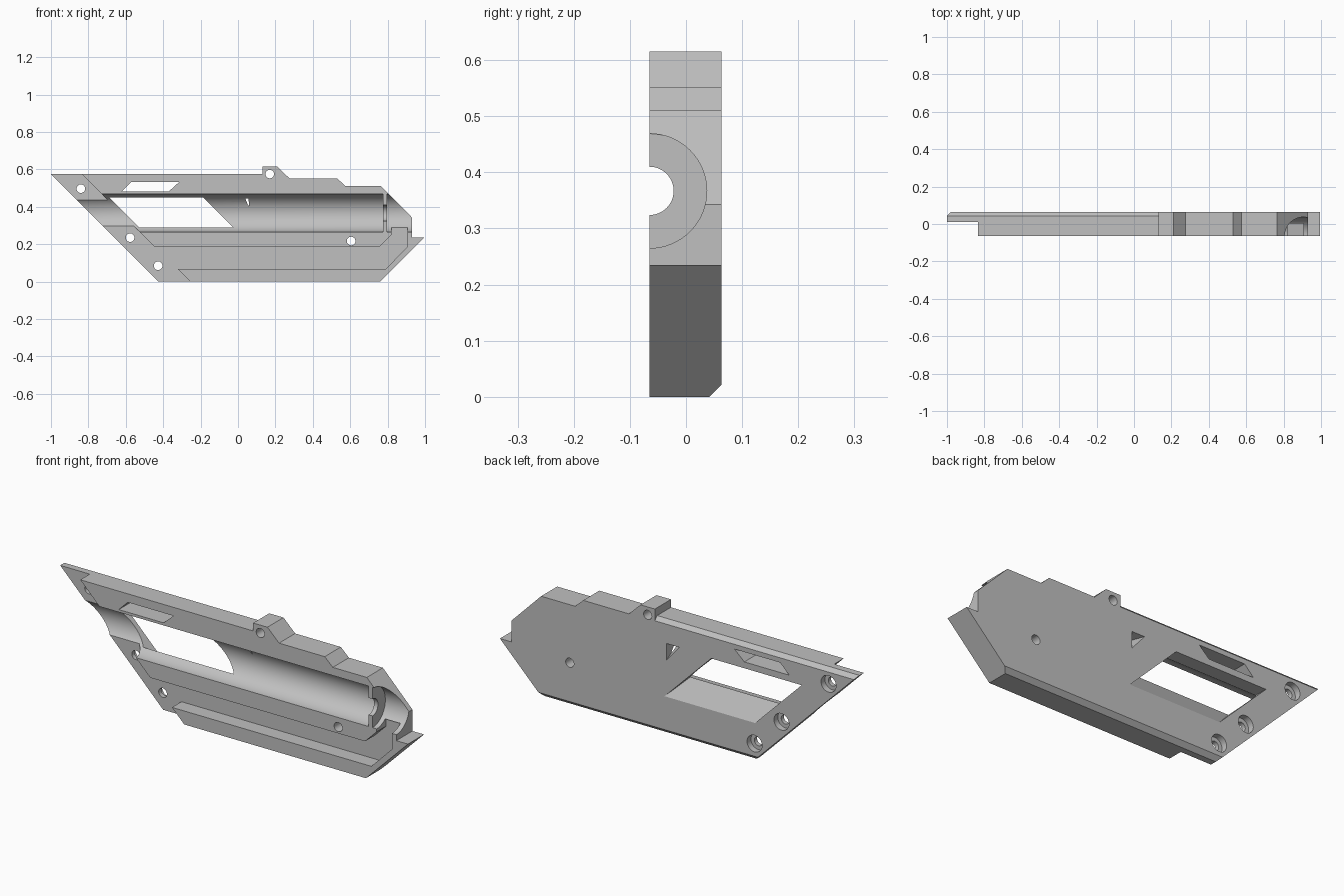
import bpy, bmesh, math
from mathutils import Matrix

if "Cube" in bpy.data.objects:
    bpy.data.objects.remove(bpy.data.objects["Cube"], do_unlink=True)

FRONT, BACK = -0.065, 0.063
BORE_Z, BORE_R = 0.367, 0.102


def link(name, bm):
    bmesh.ops.recalc_face_normals(bm, faces=bm.faces)
    mesh = bpy.data.meshes.new(name)
    bm.to_mesh(mesh)
    bm.free()
    obj = bpy.data.objects.new(name, mesh)
    bpy.context.collection.objects.link(obj)
    return obj


def loft(name, ring_a, ring_b):
    """Solid between two matching closed rings of 3D points."""
    bm = bmesh.new()
    a = [bm.verts.new(p) for p in ring_a]
    b = [bm.verts.new(p) for p in ring_b]
    bm.faces.new(a)
    bm.faces.new(b)
    for i in range(len(a)):
        j = (i + 1) % len(a)
        bm.faces.new((a[i], a[j], b[j], b[i]))
    return link(name, bm)


def plate(name, pts, y0, y1, pts_b=None):
    """Side profile (x, z) extruded or tapered along y."""
    return loft(name, [(x, y0, z) for x, z in pts],
                [(x, y1, z) for x, z in (pts_b or pts)])


def bar(name, pts, x0, x1):
    """Cross-section (y, z) extruded along x."""
    return loft(name, [(x0, y, z) for y, z in pts], [(x1, y, z) for y, z in pts])


def rod(name, axis, radius, start, end, centre, sides=32):
    """Cylinder along x or y; centre holds the other two coordinates."""
    ring = [(centre[0] + radius * math.cos(math.tau * i / sides),
             centre[1] + radius * math.sin(math.tau * i / sides)) for i in range(sides)]
    return (bar if axis == "x" else plate)(name, ring, start, end)


def cut(target, cutter):
    cutter.hide_render = True
    mod = target.modifiers.new("cut", "BOOLEAN")
    mod.operation = "DIFFERENCE"
    mod.solver = "EXACT"
    mod.object = cutter
    bpy.context.view_layer.objects.active = target
    bpy.ops.object.modifier_apply(modifier=mod.name)
    bpy.data.objects.remove(cutter, do_unlink=True)


# Main half shell
shell = plate("half_shell", [
    (-1, 0.575), (0.13, 0.575), (0.13, 0.615), (0.21, 0.615), (0.275, 0.552),
    (0.53, 0.552), (0.575, 0.51), (0.765, 0.51), (0.93, 0.343), (0.93, 0.235),
    (0.995, 0.235), (0.76, 0), (-0.425, 0)], FRONT, BACK)

# Chamfers along the rear top and bottom edges
cut(shell, bar("top_chamfer", [(0.043, 0.576), (0.07, 0.576), (0.07, 0.549)], -1.1, 0.13))
cut(shell, bar("bottom_chamfer", [(0.041, -0.001), (0.07, -0.001), (0.07, 0.028)], -0.6, 0.9))

# Stepped channel around the left end and along the lower front
cut(shell, plate("channel", [
    (-0.86, 0.6), (-0.445, 0.185), (0.755, 0.185), (0.82, 0.25), (0.82, 0.29),
    (0.905, 0.29), (0.905, 0.185), (0.79, 0.068), (-0.323, 0.068),
    (-0.235, -0.02), (-0.48, -0.02), (-1.1, 0.6)], -0.1, 0.01))

# Half bore, split by a thin collar with a smaller hole
for x0, x1, radius in ((-1.1, 0.775, BORE_R), (0.797, 1.1, BORE_R), (0.7, 0.9, 0.043)):
    cut(shell, rod("bore", "x", radius, x0, x1, (FRONT, BORE_Z), 64))


# Slanted window with a floor that flares towards the back
def window(low, high=0.45):
    return [(-0.24 - high, high), (0.265 - high, high), (0.265 - low, low), (-0.24 - low, low)]


cut(shell, plate("window", window(0.31), -0.01, 0.07, window(0.178)))

# Slanted slot above the window
cut(shell, plate("slot", [(-0.57, 0.532), (-0.315, 0.532), (-0.37, 0.482), (-0.62, 0.482)], -0.1, 0.1))

# Tapered triangular pocket in the back
cut(shell, plate("pocket", [(0.055, 0.445), (0.04, 0.445), (0.055, 0.425)], 0.0, 0.07,
                 [(0.065, 0.46), (-0.012, 0.46), (0.065, 0.37)]))

# Screw holes, three with counterbores at the back
for x, z, wide in ((-0.84, 0.497, True), (-0.577, 0.235, True), (-0.427, 0.085, True),
                   (0.17, 0.575, False), (0.605, 0.217, False)):
    cut(shell, rod("screw_hole", "y", 0.023, -0.1, 0.1, (x, z)))
    if wide:
        cut(shell, rod("counterbore", "y", 0.042, 0.032, 0.1, (x, z)))

# Plain grey finish
grey = bpy.data.materials.new("light_grey")
grey.use_nodes = True
colour = (0.53, 0.53, 0.53, 1)
grey.diffuse_color = colour
grey.node_tree.nodes["Principled BSDF"].inputs["Base Color"].default_value = colour
shell.data.materials.clear()
shell.data.materials.append(grey)

bpy.ops.object.select_all(action="DESELECT")
shell.select_set(True)
bpy.context.view_layer.objects.active = shell
bpy.ops.object.shade_smooth_by_angle(angle=math.radians(30))
